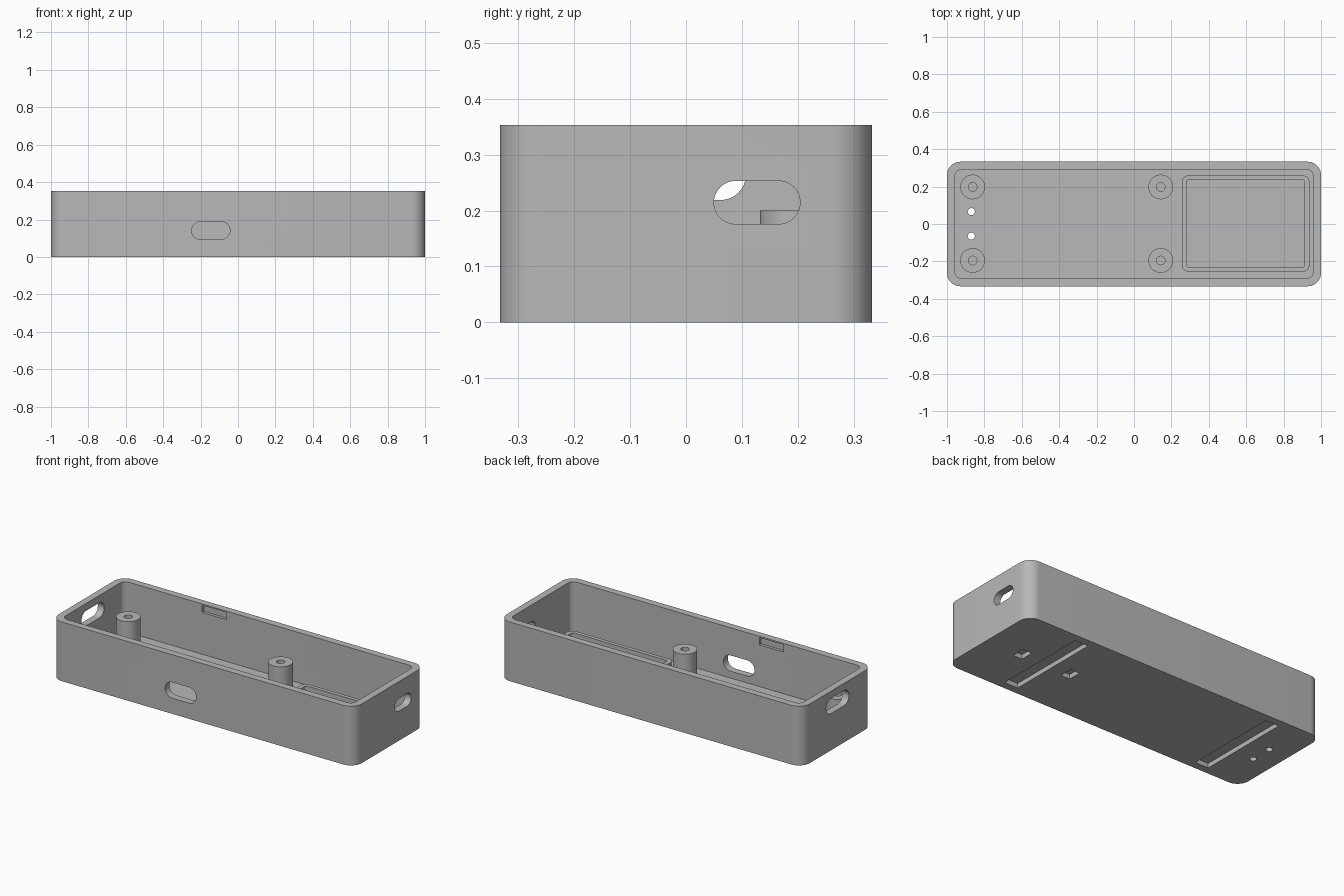
import bpy, bmesh, math
from mathutils import Matrix

if "Cube" in bpy.data.objects:
    bpy.data.objects.remove(bpy.data.objects["Cube"])

FLOOR = 0.053

grey = bpy.data.materials.new("plain grey")
grey.diffuse_color = (0.48, 0.48, 0.48, 1)
grey.use_nodes = True
grey.node_tree.nodes["Principled BSDF"].inputs["Base Color"].default_value = grey.diffuse_color

# Orientation of the profile plane for each extrusion axis
AXES = {
    "z": Matrix.Identity(3),
    "y": Matrix(((1, 0, 0), (0, 0, -1), (0, 1, 0))),   # profile in x,z
    "x": Matrix(((0, 0, 1), (1, 0, 0), (0, 1, 0))),    # profile in y,z
}


def prism(name, a, b, lo, hi, r=0.0, axis="z", seg=12):
    """Rounded rectangle from corner a to corner b, extruded from lo to hi."""
    pts = []
    for i, (x, y) in enumerate(((b[0] - r, b[1] - r), (a[0] + r, b[1] - r),
                                (a[0] + r, a[1] + r), (b[0] - r, a[1] + r))):
        steps = seg if r else 0
        for k in range(steps + 1):
            t = (i + (k / steps if steps else 0)) * math.pi / 2
            p = (x + r * math.cos(t), y + r * math.sin(t))
            if not pts or math.dist(p, pts[-1]) > 1e-5:
                pts.append(p)
    if math.dist(pts[0], pts[-1]) < 1e-5:
        pts.pop()
    # the y axis orientation flips the extrusion sign
    if axis == "y":
        lo, hi = -hi, -lo
    bm = bmesh.new()
    low = [bm.verts.new((x, y, lo)) for x, y in pts]
    high = [bm.verts.new((x, y, hi)) for x, y in pts]
    bm.faces.new(low[::-1])
    bm.faces.new(high)
    n = len(pts)
    for i in range(n):
        j = (i + 1) % n
        bm.faces.new((low[i], low[j], high[j], high[i]))
    bm.transform(AXES[axis].to_4x4())
    bmesh.ops.recalc_face_normals(bm, faces=bm.faces)
    me = bpy.data.meshes.new(name)
    bm.to_mesh(me)
    bm.free()
    me.materials.append(grey)
    ob = bpy.data.objects.new(name, me)
    bpy.context.collection.objects.link(ob)
    return ob


def cylinder(name, x, y, r, lo, hi):
    return prism(name, (x - r, y - r), (x + r, y + r), lo, hi, r)


def cut(ob, cutters):
    """Subtract every cutter, then remove the cutters."""
    bpy.context.view_layer.objects.active = ob
    for c in cutters:
        c.hide_render = True
        m = ob.modifiers.new("cut", "BOOLEAN")
        m.operation, m.solver, m.object = "DIFFERENCE", "EXACT", c
        bpy.ops.object.modifier_apply(modifier=m.name)
        bpy.data.objects.remove(c)


def smooth(ob):
    bpy.ops.object.select_all(action="DESELECT")
    ob.select_set(True)
    bpy.context.view_layer.objects.active = ob
    bpy.ops.object.shade_smooth_by_angle(angle=math.radians(30))


# Open-topped case
case = prism("case_body", (-1, -0.333), (1, 0.333), 0, 0.353, 0.072)
cutters = [
    prism("cavity", (-0.958, -0.291), (0.958, 0.291), FLOOR, 0.5, 0.035),
    # cable slots in the front, right and left walls
    prism("front_slot", (-0.248, 0.094), (-0.043, 0.188), -0.4, -0.25, 0.0469, "y"),
    prism("right_slot", (0.05, 0.176), (0.204, 0.253), 0.9, 1.1, 0.0384, "x"),
    prism("left_slot", (-0.107, 0.219), (0.107, 0.309), -1.1, -0.9, 0.0449, "x"),
]
# Snap recesses inside the long walls
for s in (-1, 1):
    lo, hi = sorted((s * 0.28, s * 0.308))
    cutters.append(prism("snap_recess", (-0.44, 0.302), (-0.28, 0.345), lo, hi, 0, "y"))
# Small through holes in the floor
for y in (-0.065, 0.066):
    cutters.append(cylinder("floor_hole", -0.87, y, 0.019, -0.1, 0.1))
# Strap grooves and small notches under the floor
for x in (-0.705, 0.6):
    cutters.append(prism("groove", (x - 0.044, -0.287), (x + 0.044, 0.287), -0.1, 0.027))
for x in (0.437, 0.763):
    cutters.append(prism("notch", (x - 0.03, -0.04), (x + 0.03, 0.04), -0.1, 0.027))
cut(case, cutters)
smooth(case)

# Four hollow screw posts
for x in (-0.863, 0.143):
    for y in (-0.195, 0.198):
        post = cylinder("screw_post", x, y, 0.066, FLOOR, 0.2)
        cut(post, [cylinder("bore", x, y, 0.023, FLOOR + 0.01, 0.3)])
        smooth(post)

# Low rim of the tray at the right end
rim = prism("tray_rim", (0.256, -0.254), (0.938, 0.259), FLOOR, 0.08, 0.034)
cut(rim, [prism("tray_opening", (0.282, -0.231), (0.911, 0.236), 0, 0.2, 0.012)])
smooth(rim)
